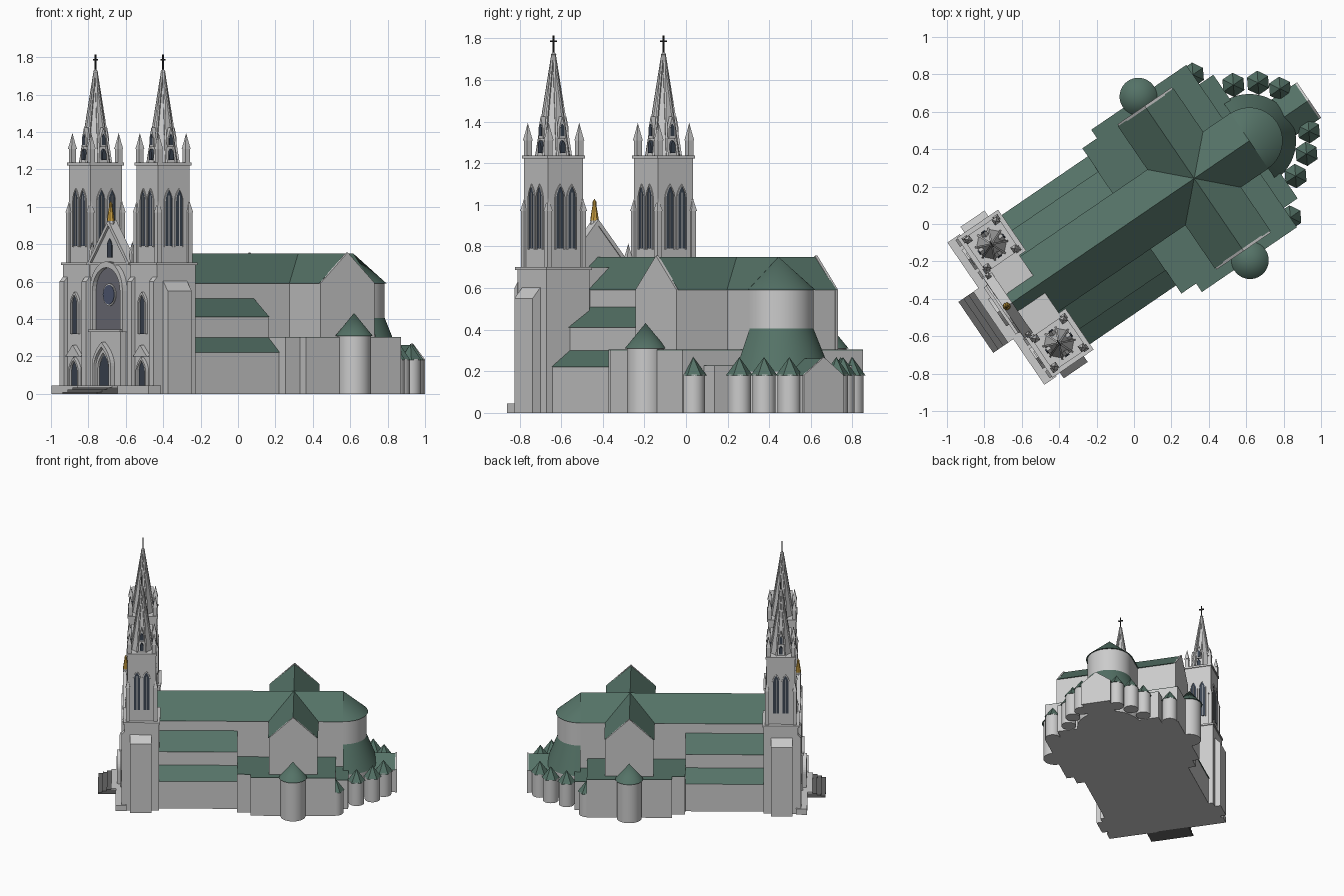
import bpy, bmesh, math
from mathutils import Matrix, Vector

if "Cube" in bpy.data.objects:
    bpy.data.objects.remove(bpy.data.objects["Cube"])

# Local frame: u runs from facade to apse, v sideways; the plan is turned 34.3 degrees
M = Matrix.Rotation(math.radians(34.3), 4, 'Z') @ Matrix.Translation((0, 0.02, 0))
I = Matrix.Identity(4)

def mat(name, c):
    m = bpy.data.materials.new(name)
    m.diffuse_color = (*c, 1)
    m.use_nodes = True
    m.node_tree.nodes["Principled BSDF"].inputs["Base Color"].default_value = m.diffuse_color
    return m

GREEN = mat("copper_roof", (0.09, 0.17, 0.135))
GLASS = mat("dark_glass", (0.045, 0.06, 0.085))
BLUE = mat("recess_stone", (0.16, 0.16, 0.19))
ROSE = mat("rose_glass", (0.08, 0.10, 0.17))
GOLD = mat("gilding", (0.6, 0.35, 0.05))
IRON = mat("iron", (0.02, 0.02, 0.02))
STEP = mat("step_stone", (0.13, 0.13, 0.13))

def build(name, verts, faces, m=None, smooth=False, X=I):
    me = bpy.data.meshes.new(name)
    me.from_pydata([X @ Vector(v) for v in verts], [], faces)
    bm = bmesh.new()
    bm.from_mesh(me)
    bmesh.ops.remove_doubles(bm, verts=bm.verts, dist=1e-5)
    bmesh.ops.recalc_face_normals(bm, faces=bm.faces)
    bm.to_mesh(me)
    bm.free()
    if smooth:
        me.shade_smooth()
        me.set_sharp_from_angle(angle=math.radians(30))
    if m:
        me.materials.append(m)
    o = bpy.data.objects.new(name, me)
    o.matrix_world = M
    bpy.context.collection.objects.link(o)
    return o

def prism(name, pts, axis, a, b, m=None, X=I):
    """Outline in (v,z), (u,z) or (u,v), extruded along axis u, v or z."""
    put = {'u': lambda p, d: (d, *p), 'v': lambda p, d: (p[0], d, p[1]), 'z': lambda p, d: (*p, d)}[axis]
    n = len(pts)
    verts = [put(p, a) for p in pts] + [put(p, b) for p in pts]
    faces = [tuple(range(n)), tuple(range(n, 2 * n))]
    faces += [(i, (i + 1) % n, n + (i + 1) % n, n + i) for i in range(n)]
    return build(name, verts, faces, m, X=X)

def box(name, u0, u1, v0, v1, z0, z1, m=None, X=I):
    return prism(name, [(u0, v0), (u1, v0), (u1, v1), (u0, v1)], 'z', z0, z1, m, X)

def lathe(name, prof, u, v, n, m=None, smooth=False, a0=0.0, a1=360.0, X=I):
    verts, faces, k = [], [], len(prof)
    for i in range(n + 1):
        a = math.radians(a0 + (a1 - a0) * i / n)
        verts += [(u + r * math.cos(a), v + r * math.sin(a), z) for r, z in prof]
    for i in range(n):
        for j in range(k - 1):
            q = i * k + j
            f = [q, q + k, q + k + 1, q + 1]
            if prof[j][0] == 0: f = [q, q + k + 1, q + 1]
            if prof[j + 1][0] == 0: f = [q, q + k, q + 1]
            faces.append(f)
    return build(name, verts, faces, m, smooth, X)

def arch(c, w, z0, zs, zt, rnd=False):
    """Arch outline: half width w, sill z0, springing zs, top zt."""
    right = [(w * (math.cos(t * math.pi / 16) if rnd else 1 - t * t / 64),
              zs + (zt - zs) * (math.sin(t * math.pi / 16) if rnd else t / 8)) for t in range(8)]
    return ([(c + w, z0)] + [(c + x, z) for x, z in right] + [(c, zt)]
            + [(c - x, z) for x, z in reversed(right)] + [(c - w, z0)])

def surround(name, c, w, z0, zs, zt, t, a, b, rnd=False, X=I):
    prism(name, arch(c, w + t, z0, zs, zt + t * 1.3, rnd) + arch(c, w, z0, zs, zt, rnd)[::-1], 'u', a, b, X=X)

def pinnacle(name, u, v, r, z0, z1, z2):
    box(name + "_shaft", u - r, u + r, v - r, v + r, z0, z1)
    lathe(name + "_cap", [(0, z1), (r * 1.75, z1), (r, z1 + (z2 - z1) * .4), (0, z2)], u, v, 4, a0=45, a1=405)

def turn(u, v, deg):
    return Matrix.Translation((u, v, 0)) @ Matrix.Rotation(math.radians(deg), 4, 'Z')

# Nave, choir and transept walls and roofs
C = 0.403
gable = [(-.18, .59), (.18, .59), (0, .75)]
box("nave_wall", -.78, .76, -.17, .17, 0, .595)
prism("nave_roof", gable, 'u', -.78, .76, GREEN)
box("transept_wall", C - .172, C + .172, -.46, .46, 0, .595)
prism("transept_roof", [(C + p, z) for p, z in gable], 'v', -.46, .46, GREEN)
for s in (1, -1):
    prism("transept_gable", [(C - .175, 0), (C + .175, 0), (C + .175, .592), (C, .756), (C - .175, .592)],
          'v', s * .455, s * .47)
    # Stepped side aisles with lean-to roofs
    box("upper_aisle_wall", -.6, 0, s * .1, s * .31, 0, .412)
    prism("upper_aisle_roof", [(s * .17, .41), (s * .32, .41), (s * .17, .51)], 'u', -.6, 0, GREEN)
    box("lower_aisle_wall", -.6, .01, s * .1, s * .41, 0, .222)
    prism("lower_aisle_roof", [(s * .3, .22), (s * .418, .22), (s * .31, .3)], 'u', -.6, 0, GREEN)
    # Round transept turret
    lathe("transept_turret", [(0, 0), (.09, 0), (.09, .315)], C, s * .53, 40, smooth=True)
    lathe("transept_turret_roof", [(0, .31), (.1, .31), (0, .432)], C, s * .53, 40, GREEN, True)
    # Small hexagonal-roofed chapels round the apse
    for u, v in ((.71, .462), (.858, .295), (.973, .23), (1.052, .137)):
        lathe("chapel_turret", [(0, 0), (.056, 0), (.056, .185)], u, s * v, 28, smooth=True)
        lathe("chapel_turret_roof", [(0, .18), (.065, .18), (0, .268)], u, s * v, 6, GREEN)
# Low flat-roofed blocks at the crossing
for u0, u1, v, h in ((0, .1, .47, .3), (.095, .71, .525, .3), (.7, .8, .4, .225)):
    box("crossing_block", u0, u1, -v, v, 0, h)
    box("crossing_flat_roof", u0, u1, -v, v, h, h + .004, GREEN)

# Apse, ambulatory and end chapel
lathe("apse_wall", [(.168, 0), (.168, .595)], .76, 0, 32, None, True, -90, 90)
lathe("apse_roof", [(0, .59), (.178, .59), (0, .75)], .76, 0, 32, GREEN, True, -90, 90)
lathe("ambulatory_wall", [(0, 0), (.245, 0), (.245, .205)], .76, 0, 32, None, True, -90, 90)
lathe("ambulatory_roof", [(.2, .2), (.25, .2), (.168, .405)], .76, 0, 32, GREEN, True, -90, 90)
box("end_chapel_wall", .95, 1.14, -.108, .108, 0, .182)
prism("end_chapel_roof", [(-.115, .18), (.115, .18), (0, .262)], 'u', .93, 1.14, GREEN)
prism("end_chapel_gable", [(-.115, 0), (.115, 0), (.115, .182), (0, .268), (-.115, .182)], 'u', 1.135, 1.147)

# Platform and front stairs
box("platform", -.88, -.8, -.46, .46, 0, .045)
for i in range(4):
    box("stair", -1.01 + i * .032, -.87, -.165, .165, i * .011, (i + 1) * .011, STEP if i < 3 else None)

# Facade centre: gable, big arch, rose window and portal
F = -.81
box("facade_wall", F, -.6, -.2, .2, 0, .70)
prism("facade_gable", [(-.195, .69), (.195, .69), (0, .915)], 'u', F - .005, F + .03)
prism("gable_coping", [(-.205, .69), (0, .93), (.205, .69), (.18, .69), (0, .9), (-.18, .69)], 'u', F - .018, F + .035)
prism("gable_niche", arch(0, .022, .73, .79, .83), 'u', F - .01, F, GLASS)
prism("great_recess", arch(0, .13, .33, .55, .675, True), 'u', F - .006, F, BLUE)
surround("great_arch", 0, .13, .33, .55, .675, .025, F - .03, F, True)
ring = [(math.cos(i * math.pi / 12), math.sin(i * math.pi / 12)) for i in range(24)]
prism("rose_frame", [(x * .06, .53 + y * .06) for x, y in ring], 'u', F - .011, F)
prism("rose_window", [(x * .052, .53 + y * .052) for x, y in ring], 'u', F - .014, F, ROSE)
box("portal_wall", F - .035, F, -.145, .145, 0, .335)
box("portal_ledge", F - .045, F, -.152, .152, .33, .343)
surround("portal_arch_outer", 0, .068, .04, .15, .25, .02, F - .062, F)
surround("portal_arch_inner", 0, .05, .04, .14, .22, .018, F - .05, F)
prism("portal_door", arch(0, .05, .04, .13, .21), 'u', F - .039, F, GLASS)
box("facade_cornice", F - .02, F + .05, -.2, .2, .688, .702)
lathe("statue_pedestal", [(0, .9), (.022, .9), (.018, .93), (0, .93)], F, 0, 8)
lathe("gilded_statue", [(0, .925), (.021, .925), (.016, .96), (.009, 1.0), (.009, 1.015), (0, 1.03)], F, 0, 8, GOLD)

# Twin towers
U = -.69
for s in (1, -1):
    V = s * .32
    box("tower_base", U - .125, U + .125, V - .125, V + .125, 0, .70)
    box("tower_ledge", U - .133, U + .133, V - .133, V + .133, .688, .702)
    prism("side_buttress", [(s * .43, 0), (s * .49, 0), (s * .49, .55), (s * .43, .62)], 'u', -.775, -.62)
    for d in (-.105, .105):
        prism("front_buttress", [(U - .147, 0), (U - .12, 0), (U - .12, .63), (U - .147, .6)], 'v', V + d - .022, V + d + .022)
    pinnacle("gable_pinnacle", F + .01, s * .19, .011, .70, .75, .815)
    # Side door and tall window
    prism("side_door_gable", [(V - .065, .2), (V + .065, .2), (V, .262)], 'u', U - .15, U - .12)
    surround("side_door_arch", V, .035, .04, .12, .18, .012, U - .145, U - .12)
    prism("side_door", arch(V, .035, .04, .12, .18), 'u', U - .131, U - .12, GLASS)
    surround("front_window_arch", V, .026, .32, .48, .53, .012, U - .14, U - .12)
    prism("front_window", arch(V, .026, .32, .48, .53), 'u', U - .131, U - .12, GLASS)
    # Belfry with paired lancets
    box("belfry", U - .102, U + .102, V - .102, V + .102, .70, 1.225)
    box("belfry_cornice", U - .109, U + .109, V - .109, V + .109, 1.222, 1.238)
    for k in range(4):
        X = turn(U, V, k * 90)
        for d in (-.034, .034):
            prism("belfry_lancet", arch(d, .022, .79, 1.03, 1.09), 'u', .1, .1045, GLASS, X)
            surround("belfry_lancet_frame", d, .022, .785, 1.03, 1.09, .007, .1, .108, X=X)
            box("lancet_mullion", .1, .107, d - .002, d + .002, .79, 1.06, None, X)
        # Spire dormers
        prism("dormer", [(-.018, 1.32), (.018, 1.32), (.018, 1.37), (0, 1.425), (-.018, 1.37)], 'u', .03, .075, None, X)
        prism("dormer_opening", arch(0, .011, 1.33, 1.365, 1.39), 'u', .07, .077, GLASS, X)
        prism("spire_opening", arch(0, .013, 1.25, 1.28, 1.31), 'u', .06, .083, GLASS, X)
    for a in (-1, 1):
        for b in (-1, 1):
            pinnacle("belfry_pinnacle", U + a * .1, V + b * .1, .013, .70, .97, 1.04)
            pinnacle("roof_pinnacle", U + a * .089, V + b * .089, .014, 1.235, 1.31, 1.395)
    # Ribbed octagonal spire and cross
    lathe("spire", [(0, 1.235), (.082, 1.235), (.006, 1.72), (0, 1.73)], U, V, 8, a0=22.5, a1=382.5)
    for k in range(8):
        prism("spire_rib", [(.07, 1.235), (.09, 1.235), (.01, 1.725), (0, 1.725)], 'v', -.005, .005,
              None, turn(U, V, 22.5 + k * 45))
    lathe("spire_finial", [(0, 1.715), (.014, 1.722), (0, 1.74)], U, V, 8)
    box("cross_post", U - .004, U + .004, V - .004, V + .004, 1.73, 1.815, IRON)
    box("cross_arm", U - .004, U + .004, V - .018, V + .018, 1.782, 1.791, IRON)
